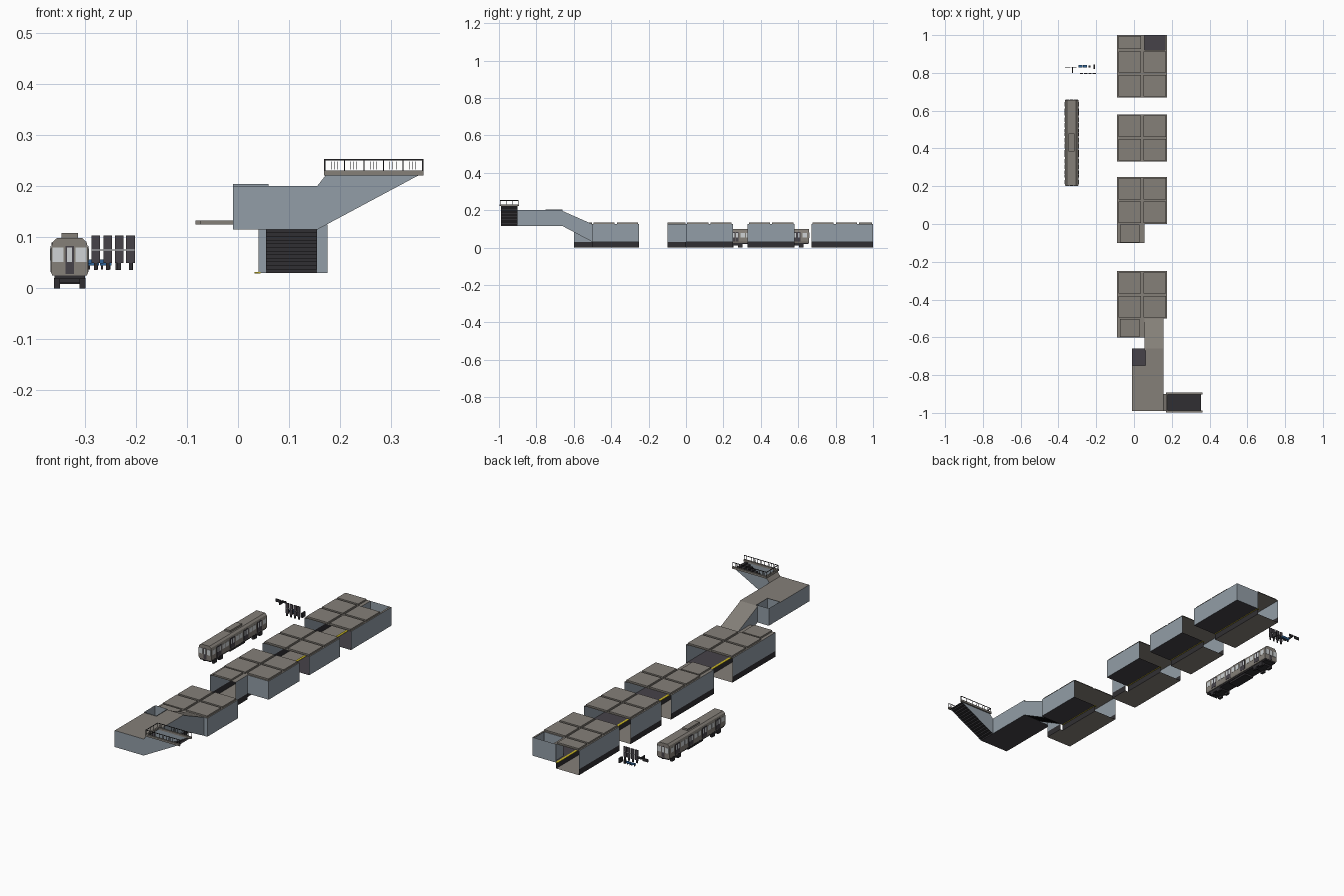
import bpy, bmesh

if "Cube" in bpy.data.objects:
    bpy.data.objects.remove(bpy.data.objects["Cube"])

def material(name, rgb):
    m = bpy.data.materials.new(name)
    m.diffuse_color = (*rgb, 1)
    m.use_nodes = True
    m.node_tree.nodes["Principled BSDF"].inputs["Base Color"].default_value = m.diffuse_color
    return m

SLATE = material("slate wall", (.29, .34, .385))
STONE = material("warm grey", (.235, .215, .19))
DARK = material("dark floor", (.062, .055, .066))
BLACK = material("charcoal", (.03, .028, .032))
YELLOW = material("yellow edge", (.60, .48, .02))
GLASS = material("pale glass", (.62, .65, .66))
BLUE = material("bench blue", (.03, .13, .32))

def make(name, build, mat):
    bm = bmesh.new()
    build(bm)
    me = bpy.data.meshes.new(name)
    bm.to_mesh(me)
    bm.free()
    me.materials.append(mat)
    ob = bpy.data.objects.new(name, me)
    bpy.context.collection.objects.link(ob)
    return ob

def faces(name, polys, mat):
    """Thin shell made of single polygons."""
    def build(bm):
        for p in polys:
            bm.faces.new([bm.verts.new(v) for v in p])
    return make(name, build, mat)

def boxes(name, items, mat):
    """Several boxes (x0, x1, y0, y1, z0, z1) in one object."""
    def build(bm):
        for x0, x1, y0, y1, z0, z1 in items:
            for v in bmesh.ops.create_cube(bm, size=1)["verts"]:
                v.co = (x1 if v.co.x > 0 else x0, y1 if v.co.y > 0 else y0, z1 if v.co.z > 0 else z0)
    return make(name, build, mat)

def flat(x0, x1, y0, y1, z):
    return [(x0, y0, z), (x1, y0, z), (x1, y1, z), (x0, y1, z)]

def wall_x(x, y0, y1, z0, z1):
    return [(x, y0, z0), (x, y1, z0), (x, y1, z1), (x, y0, z1)]

def wall_y(y, x0, x1, z0, z1):
    return [(x0, y, z0), (x1, y, z0), (x1, y, z1), (x0, y, z1)]

# Station cross-section: track on the left, platform on the right
L, E, P, R = -.09, .04, .055, .175
F, T, S = .03, .125, .133      # platform floor, wall top, roof slab top

def module(name, y0, y1, bays, ext=0.0):
    t0 = y0 - ext
    faces(name + "_walls", [wall_x(L, t0, y1, F, T), wall_x(R, y0, y1, F, T)], SLATE)
    faces(name + "_wall_base", [wall_x(L, t0, y1, 0, F), wall_x(E, y0, y1, 0, F)], BLACK)
    faces(name + "_track_bed", [flat(L, E, t0, y1, 0)], STONE)
    faces(name + "_platform", [flat(E, R, y0, y1, F)], DARK)
    boxes(name + "_yellow_edge", [(E - .008, E + .004, y0, y1, F - .001, F + .002)], YELLOW)
    slabs = []
    for a, b in bays:
        slabs += [(-.083, .037, a + .006, b - .006, T, S), (.049, .169, a + .006, b - .006, T, S)]
    roof = [flat(L, R, y0, bays[-1][1], T)]
    if ext:                     # track tunnel running on past the platform
        faces(name + "_tunnel_wall", [wall_x(P, t0, y0, F, T)], SLATE)
        faces(name + "_tunnel_base", [wall_x(P, t0, y0, 0, F)], BLACK)
        faces(name + "_tunnel_bed", [flat(E, P, t0, y0, 0)], STONE)
        roof.append(flat(L, P, t0, y0, T))
        slabs.append((-.073, .03, t0 + .002, y0 - .002, T, S))
    faces(name + "_roof", roof, STONE)
    boxes(name + "_roof_slabs", slabs, STONE)

module("end_module", .67, 1.0, [(.67, .795), (.795, .92)])
module("middle_module", .33, .58, [(.33, .455), (.455, .58)])
module("closed_module", 0, .25, [(0, .125), (.125, .25)], .1)
module("exit_module", -.5, -.25, [(-.5, -.375), (-.375, -.25)], .1)

# Open room at the far end, and the closed platform ends
faces("end_room_walls", [wall_x(P, .92, 1, F, T), wall_y(.92, P, .165, F, T),
                         wall_y(1, E, R, F, T)], SLATE)
faces("end_room_roof", [flat(L, P, .92, 1, T), flat(.165, R, .92, 1, T)], STONE)
boxes("end_room_slab", [(-.083, .037, .926, .994, T, S)], STONE)
faces("closed_end_wall", [wall_y(0, E, R, F, T)], SLATE)
faces("exit_end_wall", [wall_y(-.5, E, P, F, T), wall_y(-.5, .155, R, F, T)], SLATE)

# Stepped passage rising from the platform
X0, X1, ZF, ZT = P, .155, .115, .2
def steps(n, a, b, z0, z1, point):
    polys = []
    for i in range(n):
        p, q = a + (b - a) * i / n, a + (b - a) * (i + 1) / n
        u, v = z0 + (z1 - z0) * i / n, z0 + (z1 - z0) * (i + 1) / n
        polys += [point(p, u, p, v), point(p, v, q, v)]
    return polys

faces("passage_steps", steps(12, -.5, -.66, F, ZF, lambda p, u, q, v:
      [(X0, p, u), (X1, p, u), (X1, q, v), (X0, q, v)]), BLACK)
faces("passage_side_walls", [[(x, -.5, F), (x, -.5, T), (x, -.67, ZT), (x, -.66, ZF)]
                             for x in (X0, X1)], SLATE)
faces("passage_roof", [[(X0, -.5, T), (X1, -.5, T), (X1, -.67, ZT), (X0, -.67, ZT)]], STONE)

# Ticket hall with an open alcove
faces("hall_floor", [flat(-.01, X1, -.99, -.66, ZF)], DARK)
faces("hall_walls", [wall_x(-.01, -.99, -.66, ZF, ZT), wall_x(X1, -.9, -.66, ZF, ZT),
                     wall_y(-.99, -.01, X1, ZF, ZT), wall_y(-.66, -.01, X0, ZF, ZT + .004),
                     wall_y(-.75, -.01, .06, ZF, ZT + .004), wall_x(.06, -.75, -.66, ZF, ZT + .004),
                     wall_x(-.01, -.75, -.66, ZT, ZT + .004)], SLATE)
faces("hall_roof", [flat(-.01, X1, -.99, -.75, ZT), flat(.06, X1, -.75, -.66, ZT)], STONE)

# Street stairs with kerb and railings
SX, SZ = .355, .222
faces("street_steps", steps(14, X1, SX, ZF, SZ, lambda p, u, q, v:
      [(p, -.99, u), (p, -.9, u), (q, -.9, v), (q, -.99, v)]), BLACK)
faces("stair_walls", [[(X1, y, ZF), (SX, y, SZ), (.172, y, SZ), (X1, y, ZT)]
                      for y in (-.99, -.9)], SLATE)
faces("stair_lintel", [[(X1, -.99, ZT), (X1, -.9, ZT), (.172, -.9, SZ), (.172, -.99, SZ)]], STONE)
K0, K1 = .169, .363
boxes("stair_kerb", [(K0, K1, -.997, -.988, .221, .231), (K0, K1, -.902, -.893, .221, .231),
                     (K0, K0 + .008, -.997, -.893, .221, .231)], STONE)
rails = []
for y in (-.9935, -.8985):
    rails.append((K0, K1, y, y + .002, .250, .253))
    for i in range(6):
        x = K0 + (K1 - K0 - .002) * i / 5
        rails.append((x, x + .002, y, y + .002, .231, .253))
        if i < 5:
            rails += [(x + d, x + d + .001, y, y + .001, .233, .248) for d in (.013, .019, .025)]
for y in (-.9935, -.96, -.93, -.8985):
    rails.append((K0, K0 + .002, y, y + .002, .231, .253))
rails.append((K0, K0 + .002, -.9935, -.8965, .250, .253))
boxes("stair_railings", rails, BLACK)

# Train body: chamfered profile swept along y
CX, TY0, TY1 = -.33, .203, .657
HALF = [(.034, .025), (.0365, .032), (.0365, .078), (.033, .091), (.024, .099)]
profile = HALF + [(-x, z) for x, z in reversed(HALF)]
n = len(profile)
body = [[(CX + x, y, z) for x, z in profile] for y in (TY0, TY1)]
for i in range(n):
    (a, b), (c, d) = profile[i], profile[(i + 1) % n]
    body.append([(CX + a, TY0, b), (CX + a, TY1, b), (CX + c, TY1, d), (CX + c, TY0, d)])
faces("train_body", body, STONE)
boxes("train_roof_unit", [(CX - .016, CX + .016, .385, .48, .097, .108)], STONE)

# Train doors and windows on both sides and both ends
glass, doors = [], []
for s in (-1, 1):
    xa, xb = sorted((CX + s * .036, CX + s * .0375))
    xc, xd = sorted((CX + s * .036, CX + s * .038))
    for y in (.245, .355, .465, .575):
        doors += [(xa, xb, y, y + .018, .032, .083), (xa, xb, y + .019, y + .037, .032, .083)]
        glass += [(xc, xd, y + .004, y + .014, .054, .078), (xc, xd, y + .023, y + .033, .054, .078)]
    for y in (.291, .401, .511):
        glass += [(xa, xb, y, y + .024, .054, .078), (xa, xb, y + .03, y + .054, .054, .078)]
    glass += [(xa, xb, .212, .234, .054, .078), (xa, xb, .622, .646, .054, .078)]
for y in (TY0 - .002, TY1):
    glass += [(CX + a, CX + b, y, y + .002, z, .080)
              for a, b, z in ((-.033, -.012, .052), (-.005, .005, .052), (.012, .033, .052))]
    doors += [(CX - .0085, CX + .0085, y + .0005, y + .0015, .028, .083)]
boxes("train_windows", glass, GLASS)
boxes("train_doors", doors, DARK)

# Undercarriage and wheels
under = [(CX - .03, CX + .03, .205, .655, .018, .027), (CX - .026, CX + .026, .37, .49, .008, .02)]
for y in (.235, .56):
    under.append((CX - .03, CX + .03, y, y + .065, .010, .02))
    for w in (y - .004, y + .044):
        under += [(CX + s - .006, CX + s + .006, w, w + .024, 0, .02) for s in (-.025, .025)]
boxes("train_undercarriage", under, BLACK)

# Loose platform furniture beside the train
panels, legs = [], []
for x in (-.287, -.264, -.241, -.219):
    panels += [(x, x + .017, .795, .799, .05, .0745), (x, x + .017, .795, .799, .0765, .103)]
    legs.append((x + .005, x + .012, .795, .799, .036, .05))
boxes("screen_panels", panels, DARK)
boxes("screen_legs", legs, BLACK)
boxes("screen_strips", [(-.287, -.202, .7965, .7975, .0745, .0765)], GLASS)
boxes("blue_benches", [(-.295, -.272, .828, .842, .045, .05), (-.27, -.248, .828, .842, .045, .05),
                       (-.295, -.272, .84, .842, .05, .056), (-.27, -.248, .84, .842, .05, .056)], BLUE)
boxes("bench_legs", [(x, x + .003, .83, .839, .037, .045) for x in (-.293, -.277, -.268, -.253)], BLACK)
boxes("waste_bins", [(-.24, -.229, .828, .838, .036, .055), (-.214, -.206, .82, .845, .036, .06)], BLACK)
boxes("hanging_signs", [(-.365, -.335, .828, .832, .075, .09), (-.33, -.305, .828, .832, .08, .09),
                        (-.327, -.323, .80, .828, .078, .09)], BLACK)
